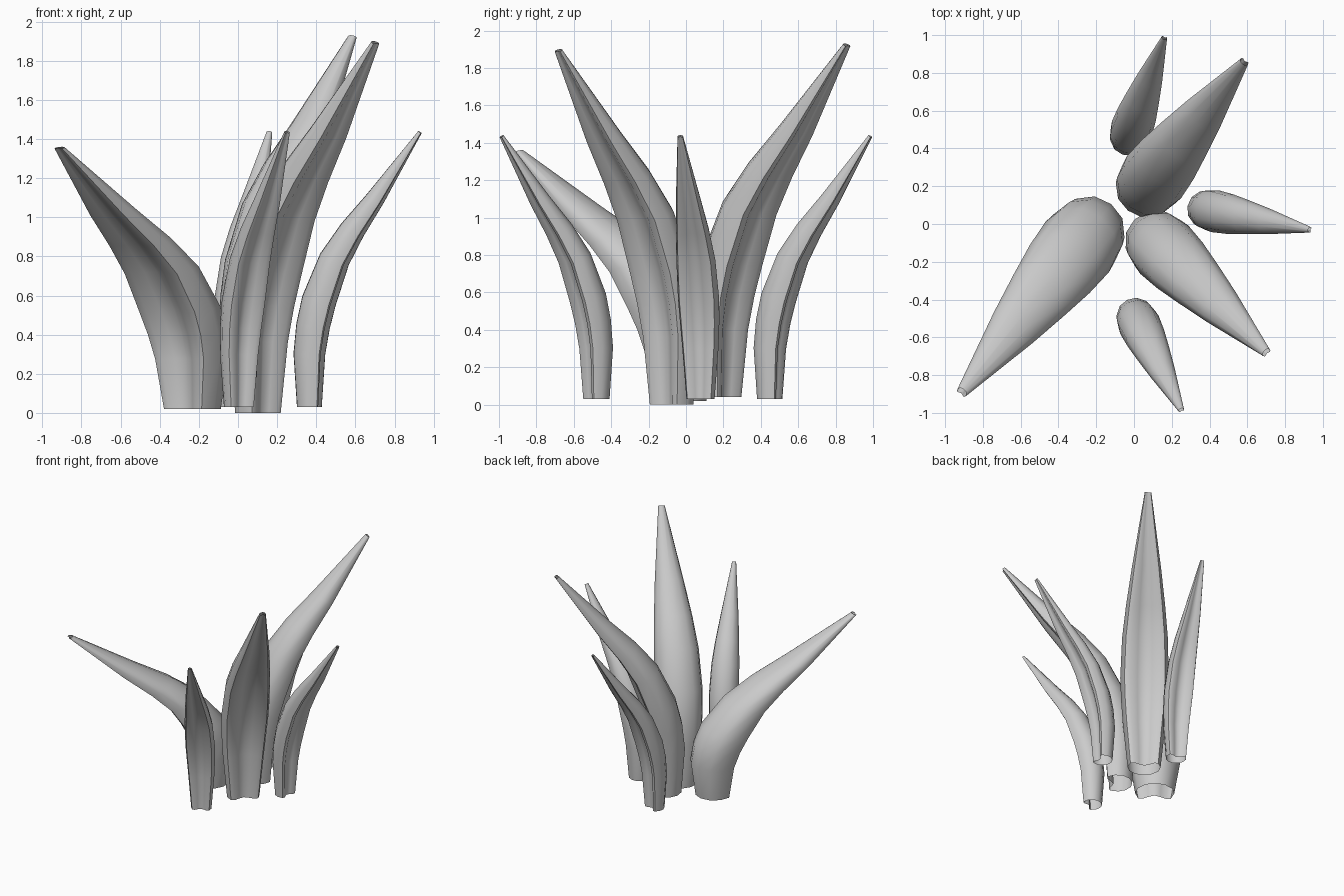
import bpy, bmesh, math

if "Cube" in bpy.data.objects:
    bpy.data.objects.remove(bpy.data.objects["Cube"])

# Leaf stations: outward offset, height, thickness, width
STATIONS = [(0.0, 0.0, 0.125, 0.15), (0.0, 0.27, 0.16, 0.193), (0.018, 0.41, 0.17, 0.21),
            (0.048, 0.54, 0.175, 0.22), (0.125, 0.75, 0.155, 0.208), (0.215, 0.90, 0.13, 0.178),
            (0.33, 1.06, 0.096, 0.134), (0.555, 1.40, 0.02, 0.03)]

# Kidney cross-section, one half: rounded inner side, grooved outer side
HALF = [(-0.43, 0.25), (-0.2, 0.44), (0.1, 0.5), (0.4, 0.42), (0.42, 0.30), (0.3, 0.15)]
SECTION = ([(-0.5, 0.0)] + HALF + [(0.22, 0.0)] + [(u, -v) for u, v in reversed(HALF)])


def leaf_mesh():
    """Hollow leaf, open at base and tip."""
    bm = bmesh.new()
    rings = []
    for i, (x, z, t, w) in enumerate(STATIONS):
        # tilt each section square to the spine, the base stays level
        a, b = STATIONS[max(i - 1, 0)], STATIONS[min(i + 1, len(STATIONS) - 1)]
        tilt = math.atan2(b[0] - a[0], b[1] - a[1]) if i else 0.0
        rings.append([bm.verts.new((x + u * t * math.cos(tilt), v * w,
                                    z - u * t * math.sin(tilt))) for u, v in SECTION])
    n = len(SECTION)
    for lo, hi in zip(rings, rings[1:]):
        for k in range(n):
            m = (k + 1) % n
            # wound so that the normals face outward
            bm.faces.new((lo[m], lo[k], hi[k], hi[m]))
    mesh = bpy.data.meshes.new("leaf")
    bm.to_mesh(mesh)
    bm.free()
    return mesh


# Name, base centre, tip, width factor
LEAVES = [
    ("broad_leaf_left", (-0.22, -0.02, 0.02), (-0.91, -0.89, 1.36), 1.95),
    ("tall_leaf_back", (0.045, 0.17, 0.04), (0.583, 0.858, 1.93), 1.65),
    ("tall_leaf_front", (0.09, -0.065, 0.0), (0.70, -0.68, 1.90), 1.64),
    ("small_leaf_right", (0.365, 0.08, 0.03), (0.93, -0.03, 1.44), 1.02),
    ("small_leaf_front", (0.0, -0.475, 0.03), (0.25, -0.985, 1.44), 1.02),
    ("small_leaf_back", (-0.033, 0.445, 0.03), (0.16, 0.985, 1.44), 1.02),
]

# Place scaled copies of the leaf around the centre
shape = leaf_mesh()
for name, base, tip, width in LEAVES:
    dx, dy, dz = (t - b for t, b in zip(tip, base))
    leaf = bpy.data.objects.new(name, shape.copy())
    bpy.context.collection.objects.link(leaf)
    leaf.location = base
    leaf.rotation_euler.z = math.atan2(dy, dx)
    leaf.scale = (math.hypot(dx, dy) / 0.555, width, dz / 1.405)
    bpy.ops.object.select_all(action='DESELECT')
    leaf.select_set(True)
    bpy.context.view_layer.objects.active = leaf
    bpy.ops.object.shade_smooth_by_angle(angle=math.radians(60))
